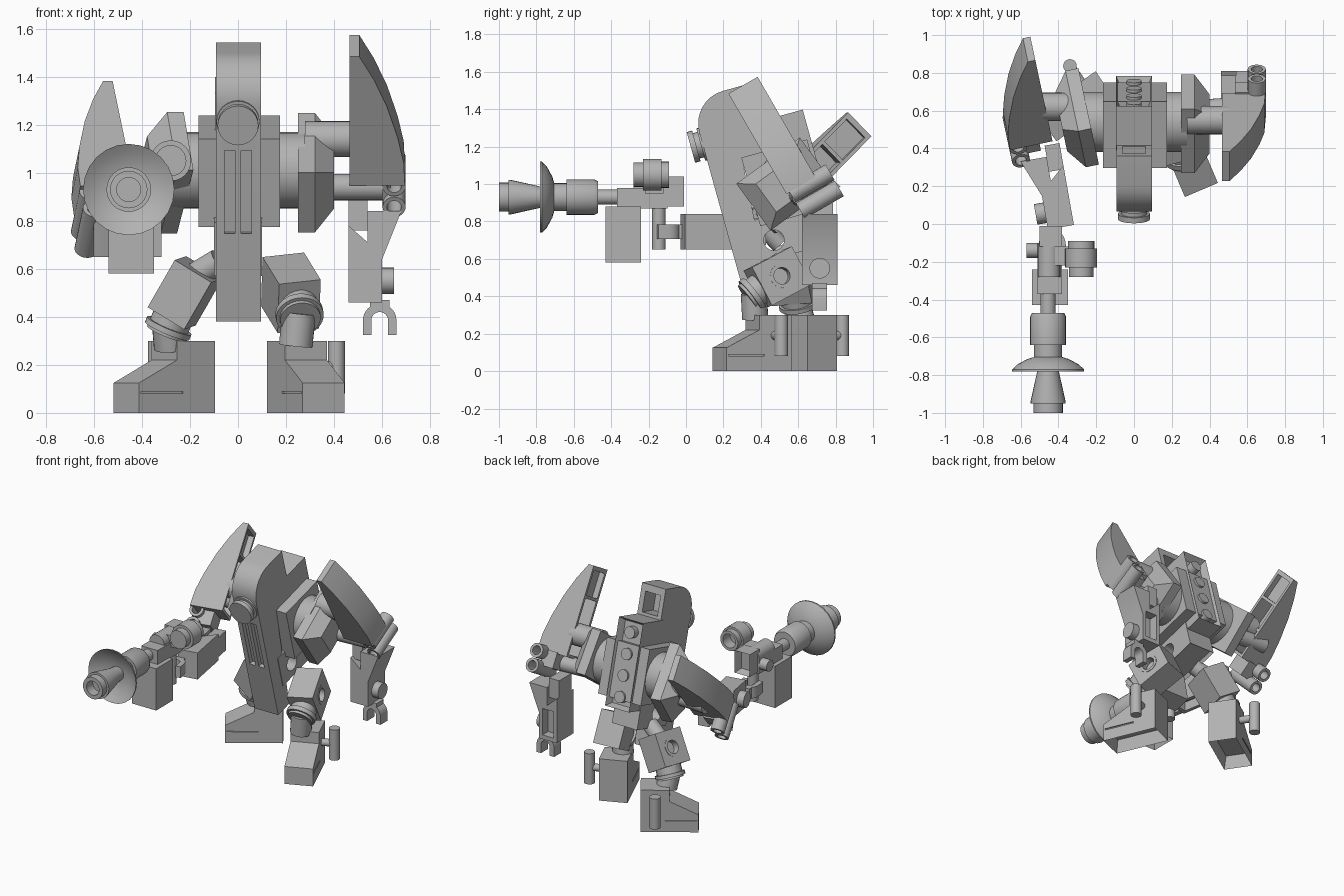
import bpy, bmesh, math
from mathutils import Matrix, Vector

if "Cube" in bpy.data.objects:
    bpy.data.objects.remove(bpy.data.objects["Cube"])

grey = bpy.data.materials.new("plain_grey")
grey.use_nodes = True
grey.diffuse_color = (0.45, 0.45, 0.45, 1)
grey.node_tree.nodes["Principled BSDF"].inputs["Base Color"].default_value = (0.45, 0.45, 0.45, 1)
made = []
WORLD = Matrix.Identity(4)
MIRROR = Matrix.Scale(-1, 4, (1, 0, 0))


def frame(loc, rx=0, ry=0, rz=0, mirror=False):
    m = Matrix.Translation(loc) @ Matrix.Rotation(math.radians(rz), 4, "Z")
    if mirror:
        m = m @ MIRROR
    return m @ Matrix.Rotation(math.radians(ry), 4, "Y") @ Matrix.Rotation(math.radians(rx), 4, "X")


def finish(name, bm, fr, recess=None):
    bmesh.ops.recalc_face_normals(bm, faces=bm.faces)
    if recess:  # hollow out every face that looks along a direction
        n, wall, depth = Vector(recess[0]), recess[1], recess[2]
        bm.normal_update()
        faces = [f for f in bm.faces if f.normal.dot(n) > 0.95]
        bmesh.ops.inset_individual(bm, faces=faces, thickness=wall)
        bmesh.ops.translate(bm, verts=list({v for f in faces for v in f.verts}), vec=-n * depth)
    bmesh.ops.transform(bm, matrix=fr, verts=bm.verts)
    bmesh.ops.recalc_face_normals(bm, faces=bm.faces)
    mesh = bpy.data.meshes.new(name)
    bm.to_mesh(mesh)
    bm.free()
    mesh.materials.append(grey)
    ob = bpy.data.objects.new(name, mesh)
    bpy.context.collection.objects.link(ob)
    made.append(ob)
    return ob


def box(name, fr, lo, hi, recess=None, taper=1):
    bm = bmesh.new()
    bmesh.ops.create_cube(bm, size=1)
    lo, hi = Vector(lo), Vector(hi)
    for v in bm.verts:
        k = taper if v.co.x > 0 else 1
        c = Vector((v.co.x, v.co.y * k, v.co.z * k))
        v.co = (lo + hi) / 2 + Vector([a * b for a, b in zip(c, hi - lo)])
    return finish(name, bm, fr, recess)


def prism(name, fr, pts, axis, lo, hi, recess=None):
    bm = bmesh.new()
    at = (lambda p, d: (d, p[0], p[1])) if axis == "x" else (lambda p, d: (p[0], d, p[1]))
    face = bm.faces.new([bm.verts.new(at(p, lo)) for p in pts])
    out = bmesh.ops.extrude_face_region(bm, geom=[face])["geom"]
    move = at((0, 0), hi - lo)
    bmesh.ops.translate(bm, verts=[g for g in out if isinstance(g, bmesh.types.BMVert)], vec=move)
    return finish(name, bm, fr, recess)


def lathe(name, fr, start, direction, profile, loop=False, seg=24):
    bm = bmesh.new()
    rot = Vector(direction).to_track_quat("Z", "Y").to_matrix().to_4x4()
    rings = [[bm.verts.new((r * math.cos(i * math.tau / seg), r * math.sin(i * math.tau / seg), d))
              for i in range(seg)] for d, r in profile]
    pairs = list(zip(rings, rings[1:])) + ([(rings[-1], rings[0])] if loop else [])
    for a, b in pairs:
        for i in range(seg):
            j = (i + 1) % seg
            bm.faces.new((a[i], a[j], b[j], b[i]))
    if not loop:
        bm.faces.new(rings[0])
        bm.faces.new(rings[-1])
    return finish(name, bm, fr @ Matrix.Translation(start) @ rot)


def rod(name, fr, a, b, r):
    d = Vector(b) - Vector(a)
    return lathe(name, fr, a, d, [(0, r), (d.length, r)])


def tube(name, fr, a, b, r, inner):
    d = Vector(b) - Vector(a)
    n = d.length
    return lathe(name, fr, a, d, [(0, inner), (0, r), (n, r), (n, inner)], loop=True)


def cut(ob, cutter):
    mod = ob.modifiers.new("cut", "BOOLEAN")
    mod.object, mod.operation, mod.solver = cutter, "DIFFERENCE", "EXACT"
    bpy.context.view_layer.objects.active = ob
    bpy.ops.object.modifier_apply(modifier="cut")
    made.remove(cutter)
    bpy.data.objects.remove(cutter)


# Torso, leaning forward
T = frame((0, 0.32, 0.38), rx=15.5)
arc = [(0.18 - 0.18 * math.cos(t * math.pi / 16), 0.93 + 0.18 * math.sin(t * math.pi / 16)) for t in range(9)]
column = prism("front_column_and_head", T, [(0, 0)] + arc + [(0.35, 1.11), (0.35, 0.7), (0.18, 0.7), (0.13, 0)],
               "x", -0.092, 0.096)
cut(column, box("head_hole", T, (-0.06, 0.22, 0.92), (0.06, 0.5, 1.06)))
for s in (-1, 1):
    cut(column, box("slot", T, (s * 0.035 - 0.022, -0.1, 0.38), (s * 0.035 + 0.022, 0.03, 0.74)))
lathe("nose", T, (0, 0.03, 0.865), (0, -1, 0), [(0, 0.09), (0.04, 0.09), (0.04, 0.07), (0.065, 0.07), (0.065, 0.085),
                                               (0.095, 0.085)])
box("torso_block", T, (-0.165, 0.18, 0.36), (0.175, 0.545, 0.74))
box("back_panel", T, (-0.095, 0.32, 0.3), (0.095, 0.565, 0.9), ((0, 1, 0), 0.03, 0.05))
for k in range(4):
    rod("back_stud", T, (0, 0.5, 0.38 + k * 0.145), (0, 0.56, 0.38 + k * 0.145), 0.04)
hips = box("hip_block", T, (-0.1, 0.1, 0.17), (0.1, 0.44, 0.4), ((0, 0, -1), 0.02, 0.02))
cut(hips, rod("hip_hole", WORLD, (-0.2, 0.47, 0.7), (0.2, 0.47, 0.7), 0.055))

# Shoulder joints and armour, each with its own swing
slab = [(0, -0.31), (0, 0.31), (0.04, 0.31), (0.1, 0.2), (0.155, 0.07), (0.2, -0.08), (0.225, -0.2), (0.23, -0.31)]
for side, s, yaw, plate_at, plate_rx, shell_at, shell_rx, peg in (
        ("left", 1, 0, (0.25, 0.53, 1.0), 36, (0.465, 0.46, 1.26), 30, (0.55, 1.14)),
        ("right", -1, 12, (-0.24, 0.57, 1.0), -39, (-0.49, 0.715, 1.1), -45, (0.62, 1.03))):
    rod(side + "_shoulder_drum", WORLD, (s * 0.15, 0.54, 1.01), (s * 0.28, 0.54, 1.01), 0.16)
    rod(side + "_shoulder_peg", WORLD, (s * 0.28, *peg), (s * 0.5, *peg), 0.075)
    rod(side + "_arm_peg", WORLD, (s * 0.3, 0.6, 0.94), (s * 0.6, 0.62, 0.94), 0.055)
    P = frame(plate_at, rx=plate_rx, rz=yaw, mirror=s < 0)
    box(side + "_plate_base", P, (0, -0.21, -0.155), (0.07, 0.21, 0.155))
    box(side + "_plate_slope", P, (0.07, -0.21, -0.155), (0.15, 0.21, 0.155), taper=0.6)
    S = frame(shell_at, rx=shell_rx, rz=yaw, mirror=s < 0)
    shell = prism(side + "_shoulder_shell", S, slab, "y", -0.09, 0.09)
    for low, high, deep in ((-0.29, -0.11, 0.14), (-0.09, 0.09, 0.11), (0.11, 0.28, 0.04)):
        cut(shell, box("shell_window", S, (-0.1, -0.07, low), (deep, 0.07, high)))
    for k in (-1, 1):
        z = -0.375 + k * 0.05
        tube(side + "_shell_tube", S, (0.185, -0.07, z), (0.185, 0.17, z), 0.048, 0.03)
    box(side + "_tube_bracket", S, (0.07, -0.04, -0.41), (0.17, 0.1, -0.3))

# Arms with fin, stud and clip hand
fore = [(-0.07, -0.19), (0.07, -0.19), (0.07, -0.01), (0.15, 0.19), (0.01, 0.19), (0.01, 0.06), (-0.07, 0.13)]
claw = [(-0.07, -0.06)] + [(r * math.sin(math.radians(a)), r * math.cos(math.radians(a)))
                           for r, span in ((0.07, range(-90, 91, 15)), (0.035, range(90, -91, -15))) for a in span]
claw.insert(14, (0.07, -0.06))
claw.insert(15, (0.035, -0.06))
claw.append((-0.035, -0.06))
for side, A in (("left", frame((0.53, 0.715, 0.65))),
                ("right", frame((-0.42, 0.17, 0.745), rx=-90, rz=10, mirror=True))):
    arm = prism(side + "_forearm", A, fore, "y", -0.095, 0.095)
    cut(arm, box("arm_hollow", A, (-0.045, 0.03, -0.16), (0.045, 0.15, 0.03)))
    box(side + "_elbow", A, (-0.07, -0.07, 0.11), (0.01, 0.07, 0.25))
    rod(side + "_forearm_stud", A, (0.06, 0, -0.1), (0.12, 0, -0.1), 0.055)
    box(side + "_wrist", A, (0.02, -0.04, -0.21), (0.1, 0.04, -0.18))
    prism(side + "_clip_hand", A @ Matrix.Translation((0.06, 0, -0.265)), claw, "y", -0.04, 0.04)

# Gun held by the right hand
rod("gun_grip", WORLD, (-0.43, -0.145, 0.65), (-0.43, -0.145, 0.92), 0.036)
box("gun_magazine", WORLD, (-0.54, -0.43, 0.58), (-0.35, -0.24, 0.88), ((0, 0, -1), 0.025, 0.05))
box("gun_body", WORLD, (-0.51, -0.37, 0.87), (-0.38, -0.1, 0.98))
box("gun_rear", WORLD, (-0.5, -0.12, 0.88), (-0.38, -0.01, 1.04), ((0, 1, 0), 0.025, 0.05))
rod("gun_top_rail", WORLD, (-0.45, -0.1, 0.98), (-0.45, -0.28, 0.98), 0.06)
rod("gun_side_stud", WORLD, (-0.57, -0.14, 0.93), (-0.5, -0.14, 0.93), 0.04)
lathe("gun_scope", WORLD, (-0.28, -0.09, 1.05), (0, -1, 0),
      [(0.08, 0.05), (0, 0.05), (0, 0.07), (0.04, 0.07), (0.04, 0.085), (0.14, 0.085), (0.14, 0.065), (0.19, 0.065)])
box("scope_mount", WORLD, (-0.45, -0.22, 0.95), (-0.33, -0.12, 1.03))
lathe("gun_barrel", WORLD, (-0.455, -0.3, 0.93), (0, -1, 0),
      [(0, 0.04), (0.17, 0.04), (0.17, 0.085), (0.19, 0.095), (0.34, 0.095), (0.34, 0.075), (0.41, 0.075)])
lathe("gun_dish", WORLD, (-0.455, -0.7, 0.93), (0, -1, 0),
      [(0, 0.06), (0.015, 0.11), (0.045, 0.165), (0.07, 0.19), (0.08, 0.19), (0.06, 0.16), (0.035, 0.11), (0.02, 0.05)])
lathe("gun_nozzle", WORLD, (-0.455, -0.72, 0.93), (0, -1, 0),
      [(0, 0.05), (0.05, 0.055), (0.22, 0.093), (0.23, 0.093), (0.23, 0.078), (0.28, 0.078),
       (0.28, 0.05), (0.21, 0.05)])

# Legs: thigh block, knee cup and shin
for side, s, box_fr, size, knee in (
        ("left", 1, frame((0.22, 0.49, 0.5), rx=27, ry=-6, rz=15), (0.09, 0.125, 0.115),
         ((0.24, 0.46, 0.49), (0.26, 0.33, 0.39), (0.24, 0.37, 0.28))),
        ("right", -1, frame((-0.22, 0.56, 0.5), rx=5, ry=31, rz=-10), (0.09, 0.11, 0.115),
         ((-0.25, 0.58, 0.45), (-0.3, 0.6, 0.33), (-0.28, 0.62, 0.27)))):
    x, y, z = size
    thigh = box(side + "_thigh", box_fr, (-x, -y, -z), (x, y, z))
    cut(thigh, rod("thigh_hole", box_fr, (s * x * 0.5, 0, 0), (s * x * 2, 0, 0), 0.065))
    tube(side + "_thigh_ring", box_fr, (s * x * 0.5, 0, 0), (s * x * 1.03, 0, 0), 0.065, 0.045)
    rod(side + "_knee_drum", WORLD, knee[0], knee[1], 0.085)
    d = Vector(knee[1]) - Vector(knee[0])
    tube(side + "_knee_ring", WORLD, Vector(knee[0]) + d * 0.72, Vector(knee[0]) + d * 0.9, 0.1, 0.08)
    rod(side + "_shin", WORLD, Vector(knee[0]) + d * 0.75, knee[2], 0.07)
tube("right_hip_peg", WORLD, (-0.08, 0.52, 0.63), (-0.18, 0.55, 0.57), 0.055, 0.035)

# Feet with sloped toes, grooves and outer pins
shoe = [(-0.19, 0), (-0.19, 0.125), (0.0, 0.22), (0.0, 0.3), (0.19, 0.3), (0.19, 0)]
for side, s, F, out in (("left", 1, frame((0.2825, 0.355, 0), rz=23), 0.178),
                        ("right", -1, frame((-0.307, 0.623, 0), rz=-56), 0.195)):
    foot = prism(side + "_foot", F, shoe, "x", -0.095, 0.095, ((0, 0, -1), 0.025, 0.09))
    for e in (-1, 1):
        cut(foot, box("groove", F, (e * 0.095 - 0.008, -0.18, 0.08), (e * 0.095 + 0.008, 0.03, 0.09)))
    rod(side + "_foot_stub", F, (s * 0.09, 0.093, 0.19), (s * out, 0.093, 0.19), 0.025)
    rod(side + "_foot_pin", F, (s * out, 0.093, 0.08), (s * out, 0.093, 0.3), 0.036)

# Smooth rounded parts, keep edges sharp
bpy.ops.object.select_all(action="DESELECT")
for ob in made:
    ob.select_set(True)
bpy.context.view_layer.objects.active = made[0]
bpy.ops.object.shade_smooth_by_angle(angle=math.radians(32))
